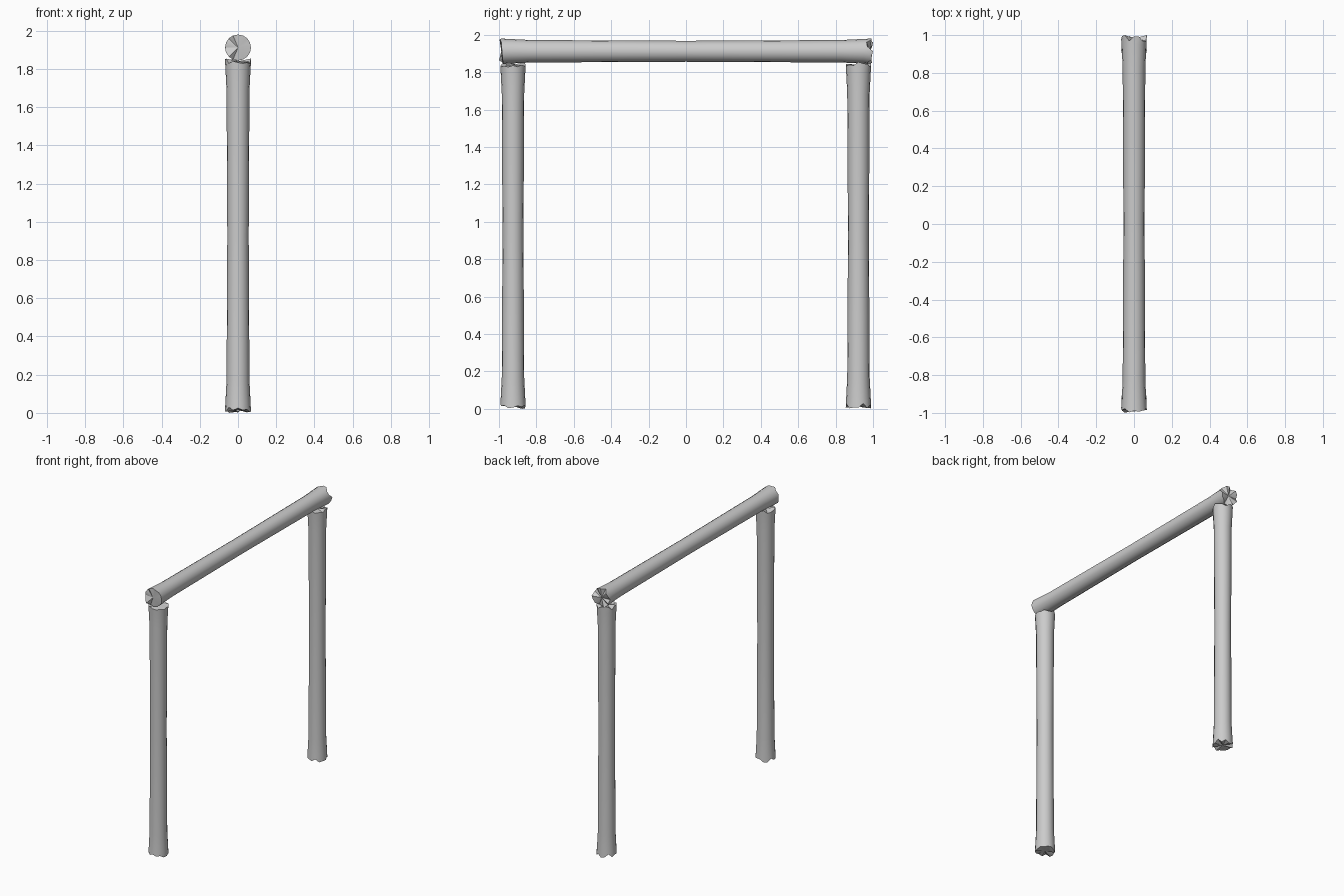
import bpy, bmesh, math, random
from mathutils import Matrix

if "Cube" in bpy.data.objects:
    bpy.data.objects.remove(bpy.data.objects["Cube"])

SIDES = 16
wood = bpy.data.materials.new("grey wood")
wood.diffuse_color = (0.6, 0.6, 0.6, 1)
wood.use_nodes = True
wood.node_tree.nodes["Principled BSDF"].inputs["Base Color"].default_value = wood.diffuse_color


def log(name, length, matrix, seed, jag=(0.03, 0.03)):
    """Log along +z: flared, splintered ends and a slightly thinner waist."""
    rnd = random.Random(seed)
    profile = [(0, .068), (.05, .066), (.17, .060), (length / 2, .056),
               (length - .17, .060), (length - .05, .066), (length, .068)]
    bm = bmesh.new()
    rings = []
    for k, (z, r) in enumerate(profile):
        ring = []
        for i in range(SIDES):
            a = 2 * math.pi * i / SIDES
            zz = z
            if k == 0:
                zz += rnd.uniform(0, jag[0])
            elif k == len(profile) - 1:
                zz -= rnd.uniform(0, jag[1])
            ring.append(bm.verts.new((r * math.cos(a), r * math.sin(a), zz)))
        rings.append(ring)
    for lo, hi in zip(rings, rings[1:]):
        for i in range(SIDES):
            j = (i + 1) % SIDES
            bm.faces.new((lo[i], lo[j], hi[j], hi[i]))
    # broken end caps
    for ring, z in ((rings[0], jag[0] / 2), (rings[-1], length - jag[1] / 2)):
        c = bm.verts.new((0, 0, z))
        for i in range(SIDES):
            bm.faces.new((ring[i], ring[(i + 1) % SIDES], c))
    bmesh.ops.recalc_face_normals(bm, faces=bm.faces)
    bm.transform(matrix)
    me = bpy.data.meshes.new(name)
    bm.to_mesh(me)
    bm.free()
    me.materials.append(wood)
    ob = bpy.data.objects.new(name, me)
    bpy.context.collection.objects.link(ob)
    bpy.ops.object.select_all(action='DESELECT')
    ob.select_set(True)
    bpy.context.view_layer.objects.active = ob
    bpy.ops.object.shade_smooth_by_angle(angle=math.radians(35))


# two upright posts
log("front_post", 1.855, Matrix.Translation((0, -.925, 0)), 3)
log("back_post", 1.855, Matrix.Translation((0, .922, 0)), 8)
# crossbar resting on the posts, running along y
log("crossbar", 2.0, Matrix.Translation((0, -1, 1.912)) @ Matrix.Rotation(-math.pi / 2, 4, 'X'),
    5, (.025, .035))
